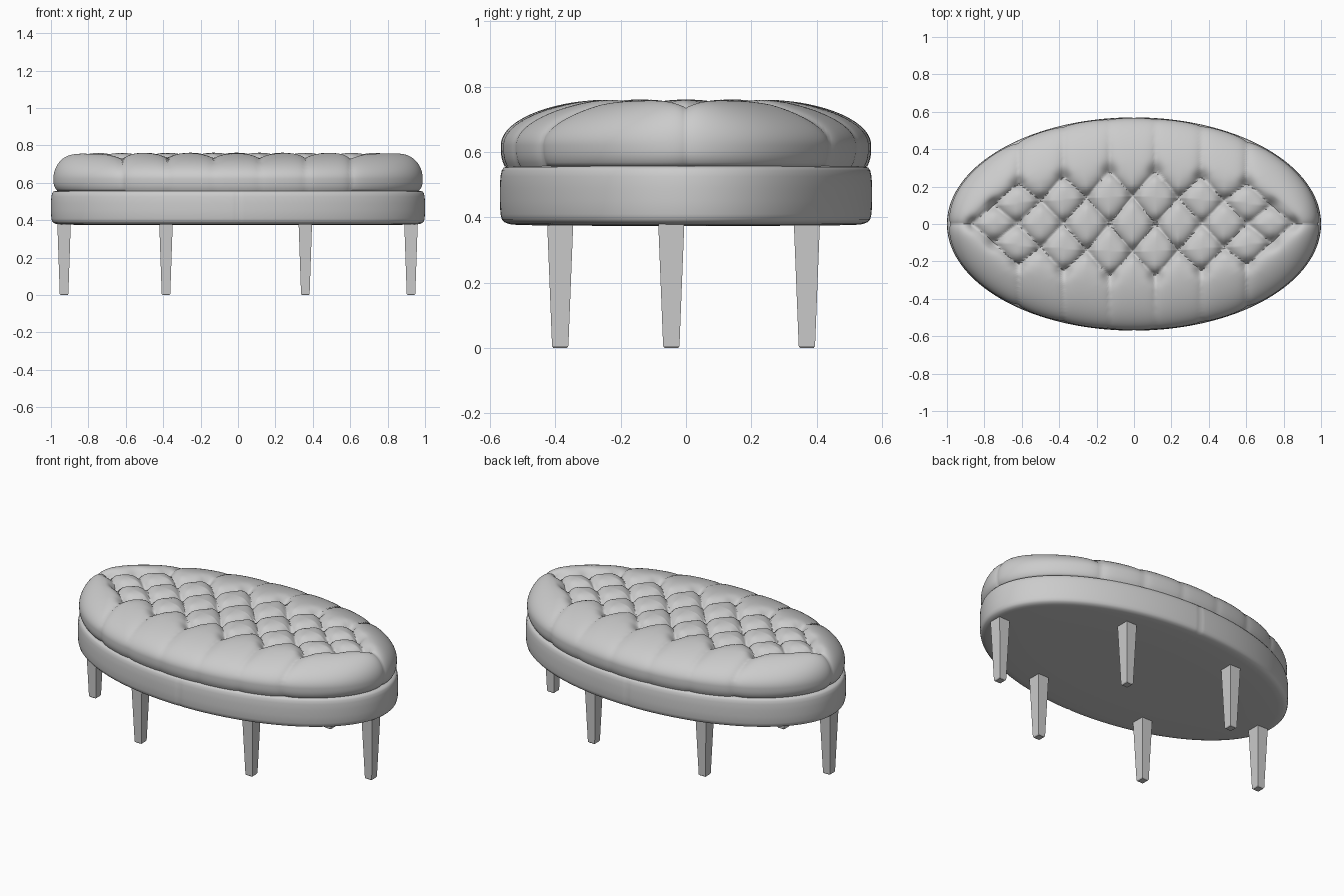
import bpy, bmesh, math
from mathutils import Vector

cube = bpy.data.objects.get("Cube")
if cube:
    bpy.data.objects.remove(cube, do_unlink=True)

grey = bpy.data.materials.new("plain_grey")
grey.use_nodes = True
grey.diffuse_color = (0.6, 0.6, 0.6, 1)
grey.node_tree.nodes["Principled BSDF"].inputs["Base Color"].default_value = (0.6, 0.6, 0.6, 1)

A, B = 1.0, 0.57      # half length and half depth of the oval
COLUMNS = 360
SHIFT = -0.008        # the tufting sits slightly left of centre


def finish(name, bm, angle=40):
    bmesh.ops.recalc_face_normals(bm, faces=bm.faces)
    mesh = bpy.data.meshes.new(name)
    bm.to_mesh(mesh)
    bm.free()
    mesh.materials.append(grey)
    obj = bpy.data.objects.new(name, mesh)
    bpy.context.collection.objects.link(obj)
    bpy.ops.object.select_all(action="DESELECT")
    obj.select_set(True)
    bpy.context.view_layer.objects.active = obj
    bpy.ops.object.shade_smooth_by_angle(angle=math.radians(angle))
    return obj


def skin(name, rings, angle=40):
    """Join closed rings of points into a capped surface."""
    bm = bmesh.new()
    loops = [[bm.verts.new(p) for p in ring] for ring in rings]
    n = len(loops[0])
    for low, high in zip(loops, loops[1:]):
        for j in range(n):
            k = (j + 1) % n
            bm.faces.new((low[j], low[k], high[k], high[j]))
    for loop in (loops[0], loops[-1]):
        bm.faces.new(loop)
    return finish(name, bm, angle)


def angles():
    return [2 * math.pi * j / COLUMNS for j in range(COLUMNS)]


# Button rows: centre line, middle rows and outer rows
centre = [(x, 0) for x in (-0.86, -0.615, -0.37, -0.123, 0.123, 0.37, 0.615, 0.86)]
middle = [(-0.74, 0.1), (-0.49, 0.125), (-0.245, 0.14), (0, 0.148),
          (0.245, 0.14), (0.49, 0.125), (0.74, 0.1)]
outer = [(-0.615, 0.22), (-0.37, 0.255), (-0.123, 0.288),
         (0.123, 0.288), (0.37, 0.255), (0.615, 0.22)]
buttons, folds = list(centre), []
for s in (1, -1):
    mid = [(x, s * y) for x, y in middle]
    out = [(x, s * y) for x, y in outer]
    buttons += mid + out
    # Diamond folds between neighbouring buttons
    for i, m in enumerate(mid):
        folds += [(centre[i], m, 0.034, 0.034), (centre[i + 1], m, 0.034, 0.034)]
    for i, o in enumerate(out):
        folds += [(mid[i], o, 0.034, 0.034), (mid[i + 1], o, 0.034, 0.034)]
        # Pleat from the outer button over the rim
        folds.append((o, (o[0], s * 0.6), 0.034, 0.003))
    folds.append(((s * 0.86, 0), (s * 1.02, 0), 0.036, 0.006))

buttons = [Vector(b) for b in buttons]
folds = [(Vector(a), Vector(b) - Vector(a), d0, d1) for a, b, d0, d1 in folds]


def tuft_depth(x, y):
    p = Vector((x - SHIFT, y))
    depth = 0
    for a, ab, d0, d1 in folds:
        t = max(0, min(1, (p - a).dot(ab) / ab.length_squared))
        dist = (p - a - ab * t).length
        if dist < 0.2:
            d = d0 + (d1 - d0) * t ** 0.6
            depth = max(depth, d * math.exp(-dist / 0.028))
    for b in buttons:
        dist = (p - b).length
        if dist < 0.15:
            depth += 0.028 * math.exp(-(dist / 0.035) ** 2)
    return depth


def cushion_ring(kind, u):
    """One ring: kind is wall, roll or top and u runs from 0 to 1 through it."""
    ring = []
    for t in angles():
        c, s = math.cos(t), math.sin(t)
        w = 0.12 + 0.50 * abs(s) ** 1.5
        a, b = A - 0.008, B - 0.003
        if kind == "wall":
            r, z, phi = 1 - 0.022 * (1 - u) ** 3, 0.555 + 0.065 * u, 0
        elif kind == "roll":
            phi = u * math.pi / 2
            r, z = 1 - w + w * math.cos(phi), 0.62 + 0.142 * math.sin(phi)
        else:
            phi = math.pi / 2
            r, z = (1 - w) * (1 - u) + 0.002 * u, 0.762
        x, y = a * r * c, b * r * s
        d = tuft_depth(x, y)
        out = Vector((c / a, s / b)).normalized() * math.cos(phi)
        ring.append((x - out.x * d, y - out.y * d, z - d * math.sin(phi)))
    return ring


rings = [cushion_ring("wall", i / 5) for i in range(5)]
rings += [cushion_ring("roll", i / 40) for i in range(40)]
rings += [cushion_ring("top", i / 66) for i in range(67)]
skin("tufted_cushion", rings, 60)


# Upholstered base: rounded band with a stitched joint front and back
def base_ring(inset, z):
    ring = []
    for j, t in enumerate(angles()):
        g = 0.004 if j % (COLUMNS // 2) == COLUMNS // 4 else 0
        ring.append(((A - inset - g) * math.cos(t), (B - inset - g) * math.sin(t), z))
    return ring


profile = [(0.3, 0.374), (0.06, 0.376), (0.03, 0.379), (0.014, 0.385), (0.006, 0.394),
           (0.002, 0.41), (0, 0.45), (0, 0.49), (0.002, 0.525), (0.006, 0.543),
           (0.012, 0.552), (0.025, 0.557)]
skin("upholstered_base", [base_ring(*p) for p in profile])


# Tapered square legs
def leg(name, x, y):
    def square(hx, hy, z):
        return [(x + i * hx, y + j * hy, z) for i, j in ((-1, -1), (1, -1), (1, 1), (-1, 1))]
    skin(name, [square(0.019, 0.021, 0), square(0.023, 0.025, 0.006),
                square(0.036, 0.04, 0.385)], 20)


for side, x_mid, x_end in (("right", -0.385, -0.93), ("left", 0.36, 0.925)):
    leg("front_leg_" + side, x_mid, -0.385)
    leg("back_leg_" + side, x_mid, 0.37)
    leg("end_leg_" + side, x_end, -0.045)
